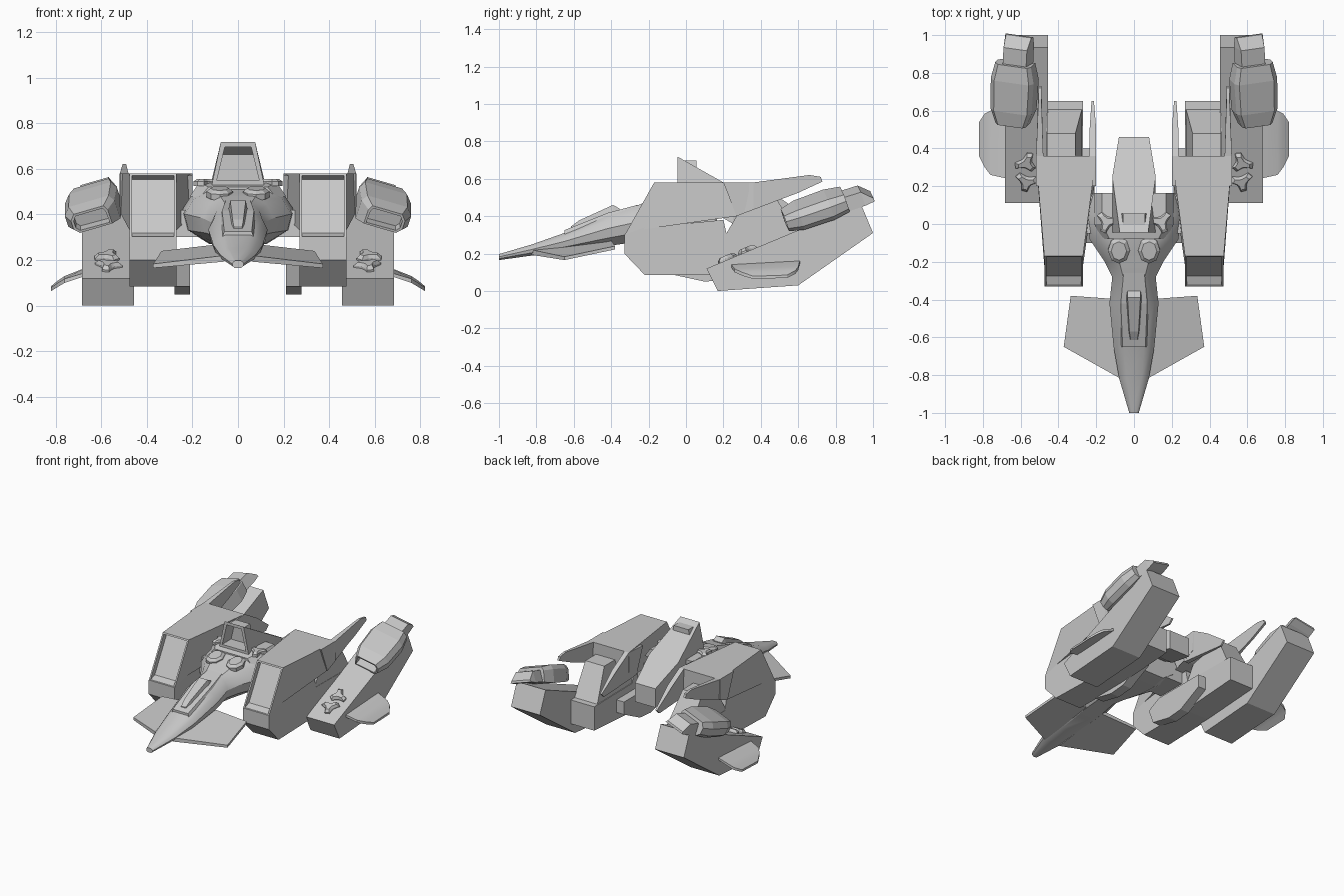
import bpy, bmesh, math
from mathutils import Vector, Matrix

old = bpy.data.objects.get("Cube")
if old:
    bpy.data.objects.remove(old)

hull = bpy.data.materials.new("hull_grey")
hull.use_nodes = True
GREY = (0.58, 0.58, 0.58, 1)
hull.diffuse_color = GREY
hull.node_tree.nodes["Principled BSDF"].inputs["Base Color"].default_value = GREY


def loft(name, rings, mirror=False, smooth=False, recess=None, place=None):
    """Skin matching rings of points; recess = (direction, border, depth)."""
    bm = bmesh.new()
    loops = [[bm.verts.new(p) for p in ring] for ring in rings]
    n = len(loops[0])
    for a, b in zip(loops, loops[1:]):
        for i in range(n):
            j = (i + 1) % n
            bm.faces.new((a[i], a[j], b[j], b[i]))
    bm.faces.new(loops[0])
    bm.faces.new(loops[-1])
    bmesh.ops.recalc_face_normals(bm, faces=bm.faces)
    bm.normal_update()
    if recess:
        way = Vector(recess[0]).normalized()
        face = max(bm.faces, key=lambda f: f.normal.dot(way))
        bmesh.ops.inset_individual(bm, faces=[face], thickness=recess[1])
        inner = face.normal * recess[2]
        well = bmesh.ops.extrude_discrete_faces(bm, faces=[face])["faces"][0]
        bmesh.ops.translate(bm, verts=well.verts, vec=-inner)
    if place:
        bm.transform(place)
    mesh = bpy.data.meshes.new(name)
    bm.to_mesh(mesh)
    bm.free()
    mesh.materials.append(hull)
    obj = bpy.data.objects.new(name, mesh)
    bpy.context.collection.objects.link(obj)
    if mirror:
        obj.modifiers.new("mirror", "MIRROR")
    if smooth:
        bpy.ops.object.select_all(action="DESELECT")
        obj.select_set(True)
        bpy.context.view_layer.objects.active = obj
        bpy.ops.object.shade_smooth_by_angle(angle=math.radians(30))
    return obj


def slab(name, profile, x_in, x_out, **kw):
    """Side profile (y, z) spanned between two x values or x functions."""
    fi = x_in if callable(x_in) else lambda y, z: x_in
    fo = x_out if callable(x_out) else lambda y, z: x_out
    return loft(name, [[(f(y, z), y, z) for y, z in profile] for f in (fi, fo)], True, **kw)


def hull_ring(y, w, low, high):
    h = high - low
    half = [(0.5, high), (0.82, high - 0.18 * h), (1, high - 0.45 * h),
            (0.92, low + 0.25 * h), (0.5, low)]
    return [(w * f, y, z) for f, z in half] + [(-w * f, y, z) for f, z in reversed(half)]


def box_ring(y, w_top, w_low, low, high):
    return [(w_top, y, high), (w_low, y, low), (-w_low, y, low), (-w_top, y, high)]


def wing_ring(x, front, back, z_front, z_back, t, x_back=None):
    xb = x_back or x
    return [(x, front, z_front), (xb, back, z_back), (xb, back, z_back + t), (x, front, z_front + t)]


def chamfer_ring(y, w, h):
    return [(w, y, -h * 0.5), (w, y, h * 0.4), (w * 0.75, y, h), (-w * 0.85, y, h),
            (-w, y, h * 0.5), (-w, y, -h), (w * 0.75, y, -h)]


def outline_plate(name, centre, radii, size, t, tilt=0.0, turn=0.0):
    """Bevelled plate whose outline is given by radii around its centre."""
    n = len(radii)
    rings = [[(size[0] * r * s * math.cos(math.tau * i / n),
               size[1] * r * s * math.sin(math.tau * i / n), z)
              for i, r in enumerate(radii)] for z, s in ((-t, 1), (t * 0.3, 1), (t, 0.7))]
    place = Matrix.Translation(centre) @ Matrix.Rotation(tilt, 4, "X") @ Matrix.Rotation(turn, 4, "Z")
    return loft(name, rings, True, place=place)


# Central hull: slender nose, neck and wide shoulders
loft("fuselage", [hull_ring(*r) for r in (
    (-1, 0.025, 0.165, 0.197), (-0.82, 0.078, 0.19, 0.25), (-0.65, 0.108, 0.21, 0.31),
    (-0.42, 0.13, 0.24, 0.41), (-0.28, 0.115, 0.26, 0.45), (-0.2, 0.155, 0.265, 0.48),
    (-0.08, 0.235, 0.27, 0.51), (0.05, 0.25, 0.27, 0.53), (0.165, 0.215, 0.28, 0.53))], smooth=True)
# Raised cockpit panel and nose bump
loft("nose_panel", [box_ring(-0.65, 0.06, 0.075, 0.28, 0.325), box_ring(-0.42, 0.07, 0.09, 0.36, 0.417),
                    box_ring(-0.26, 0.055, 0.075, 0.41, 0.46)])
loft("nose_bump", [box_ring(-0.615, 0.018, 0.026, 0.3, 0.345), box_ring(-0.57, 0.024, 0.034, 0.32, 0.378),
                   box_ring(-0.39, 0.034, 0.05, 0.38, 0.46), box_ring(-0.355, 0.034, 0.046, 0.38, 0.44)])
loft("shoulder_deck", [box_ring(-0.08, 0.13, 0.17, 0.47, 0.52), box_ring(0, 0.17, 0.21, 0.48, 0.54),
                       box_ring(0.165, 0.17, 0.21, 0.48, 0.54)])

# Deck details
outline_plate("deck_pad", (0.08, -0.14, 0.495), [1, 1, 0.95, 1, 1, 0.95, 0.9, 0.95],
              (0.058, 0.077), 0.02, tilt=0.2)
CLAW = [1, 0.95, 0.5, 0.5, 0.95, 1, 0.5, 0.5, 0.95, 0.95, 0.5, 0.5]
outline_plate("deck_claw", (0.145, 0.01, 0.54), CLAW, (0.062, 0.062), 0.015, turn=0.6)

# Dorsal intake sloping down to the rear
loft("dorsal_intake", [box_ring(-0.045, 0.075, 0.115, 0.53, 0.718), box_ring(0.25, 0.115, 0.115, 0.36, 0.552),
                       box_ring(0.46, 0.08, 0.08, 0.3, 0.435)], recess=((0, -1, 0), 0.028, 0.1))

# Nose wings
loft("nose_wing", [wing_ring(0.06, -0.825, -0.4, 0.193, 0.245, 0.027),
                   wing_ring(0.372, -0.65, -0.38, 0.165, 0.222, 0.018, 0.335)], True)


# Side nacelles: lower body, flared shroud with front intake, rear fins
def flare_in(y, z):
    return 0.27 - 0.07 * min(1, max(0, (y + 0.17) / 0.4))


def flare_out(y, z):
    return 0.475 + 0.045 * min(1, max(0, (y + 0.17) / 0.53))


slab("nacelle_body", [(-0.33, 0.3), (-0.33, 0.2), (-0.22, 0.085), (0.2, 0.085), (0.65, 0.115),
                      (0.65, 0.285), (0.22, 0.29), (0.2, 0.38), (-0.22, 0.34)],
     0.27, lambda y, z: 0.475 if y < 0.1 else 0.462)
slab("nacelle_shroud", [(-0.33, 0.295), (-0.17, 0.58), (0.36, 0.58), (0.36, 0.44),
                        (0.27, 0.4), (-0.22, 0.33)], flare_in, flare_out,
     recess=((0, -0.28, 0.16), 0.015, 0.035))
slab("outer_fin", [(0.2, 0.58), (0.36, 0.58), (0.66, 0.62), (0.72, 0.61), (0.73, 0.585),
                   (0.6, 0.525), (0.52, 0.495), (0.27, 0.4)],
     lambda y, z: 0.48 + 0.01 * (y > 0.5), lambda y, z: 0.518 - 0.012 * (y > 0.5))
slab("inner_fin", [(0.2, 0.57), (0.36, 0.58), (0.5, 0.5), (0.65, 0.39), (0.62, 0.36), (0.27, 0.39)],
     lambda y, z: 0.2 + 0.012 * (y > 0.5), lambda y, z: 0.235 - 0.01 * (y > 0.5))
slab("rear_engine", [(0.2, 0.28), (0.27, 0.4), (0.36, 0.5), (0.48, 0.5), (0.61, 0.28)],
     lambda y, z: 0.275 + 0.035 * (z > 0.45), 0.46)
slab("nacelle_keel", [(-0.1, 0.19), (-0.06, 0.085), (0.1, 0.05), (0.22, 0.06), (0.4, 0.15), (0.4, 0.24), (0, 0.24)],
     lambda y, z: 0.21, 0.278)
loft("hull_bridge", [box_ring(y, 0.3, 0.3, 0.3, 0.42) for y in (-0.05, 0.16)])

# Outer booms with small drooping wings
slab("outer_boom", [(0.11, 0.12), (0.17, 0), (0.6, 0.03), (1, 0.31), (0.935, 0.465)], 0.455, 0.683)
loft("boom_wing", [wing_ring(0.67, 0.24, 0.61, 0.13, 0.15, 0.015),
                   wing_ring(0.76, 0.26, 0.6, 0.1, 0.112, 0.018),
                   wing_ring(0.79, 0.3, 0.585, 0.082, 0.092, 0.018),
                   wing_ring(0.82, 0.36, 0.54, 0.064, 0.07, 0.015)], True, smooth=True)
for y in (0.225, 0.325):
    outline_plate("boom_claw", (0.57, y, 0.14 + (y - 0.15) * 0.41), CLAW, (0.065, 0.058), 0.022,
                  tilt=0.39, turn=0.5 if y < 0.3 else -0.5)

# Tilted thrusters riding on the booms
seat = (Matrix.Translation((0.64, 0.68, 0.43)) @ Matrix.Rotation(math.radians(8), 4, "Z")
        @ Matrix.Rotation(math.radians(16), 4, "Y") @ Matrix.Rotation(math.radians(20), 4, "X"))
loft("thruster", [chamfer_ring(-0.16, 0.085, 0.045), chamfer_ring(-0.08, 0.115, 0.058),
                  chamfer_ring(0.09, 0.12, 0.06), chamfer_ring(0.18, 0.1, 0.05)],
     True, recess=((0, -1, 0), 0.012, 0.06), place=seat)
loft("thruster_tail", [box_ring(0.1, 0.065, 0.08, -0.045, 0.035), box_ring(0.27, 0.065, 0.08, -0.045, 0.03),
                       box_ring(0.325, 0.07, 0.078, -0.04, -0.025)], True,
     place=Matrix.Translation((-0.01, 0, 0)) @ seat)
